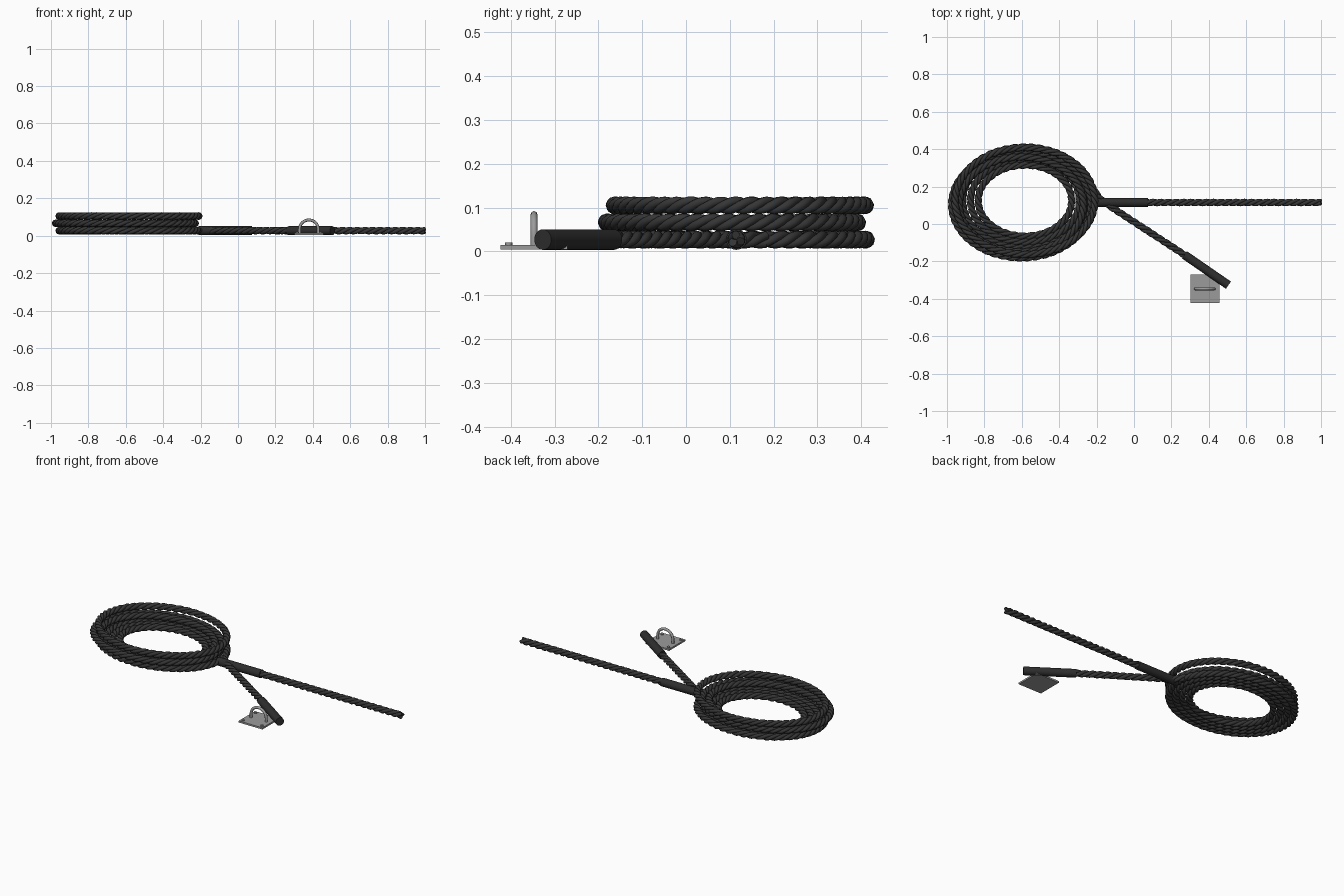
import bpy
import math
from mathutils import Vector

cube = bpy.data.objects.get("Cube")
if cube:
    bpy.data.objects.remove(cube, do_unlink=True)


def material(name, color):
    mat = bpy.data.materials.new(name)
    mat.use_nodes = True
    mat.diffuse_color = color
    mat.node_tree.nodes["Principled BSDF"].inputs["Base Color"].default_value = color
    return mat


ROPE = material("charcoal rope", (0.036, 0.036, 0.036, 1))
GRIP = material("black sleeve", (0.027, 0.027, 0.028, 1))
STEEL = material("grey steel", (0.33, 0.33, 0.33, 1))

STRAND_R = 0.0103
STRAND_OFFSET = 0.0102
PITCH = 0.125
FLOOR_Z = 0.027
LAYER = 0.039


def tube(name, paths, radius, mat, cyclic=False):
    """Sweep a round section along one or more point lists."""
    curve = bpy.data.curves.new(name, "CURVE")
    curve.dimensions = "3D"
    curve.bevel_depth = radius
    curve.bevel_resolution = 2
    curve.use_fill_caps = True
    for path in paths:
        spline = curve.splines.new("POLY")
        spline.points.add(len(path) - 1)
        for point, co in zip(spline.points, path):
            point.co = (*co, 1)
        spline.use_cyclic_u = cyclic
        spline.use_smooth = True
    curve.materials.append(mat)
    obj = bpy.data.objects.new(name, curve)
    bpy.context.collection.objects.link(obj)
    bpy.ops.object.select_all(action="DESELECT")
    obj.select_set(True)
    bpy.context.view_layer.objects.active = obj
    bpy.ops.object.convert(target="MESH")
    bpy.ops.object.shade_smooth_by_angle(angle=math.radians(50))
    return obj


def rope(name, path, closed=False):
    """Twist three strands around a centre line."""
    count = len(path)
    length = sum((b - a).length for a, b in zip(path, path[1:]))
    turns = round(length / PITCH)
    strands = [[], [], []]
    for i, p in enumerate(path):
        if closed:
            before, after = path[i - 1], path[(i + 1) % count]
        else:
            before, after = path[max(i - 1, 0)], path[min(i + 1, count - 1)]
        tangent = (after - before).normalized()
        side = tangent.cross(Vector((0, 0, 1))).normalized()
        up = side.cross(tangent)
        for k, strand in enumerate(strands):
            a = math.tau * (turns * i / count + k / 3)
            strand.append(p + STRAND_OFFSET * (math.cos(a) * side + math.sin(a) * up))
    return tube(name, strands, STRAND_R, ROPE, closed)


def ellipse(cx, cy, rx, ry, z, count):
    angles = [math.tau * i / count for i in range(count)]
    return [Vector((cx + rx * math.cos(a), cy + ry * math.sin(a), z)) for a in angles]


def resample(corners, step=0.012):
    points = []
    for a, b in zip(corners, corners[1:]):
        n = max(1, round((b - a).length / step))
        points += [a.lerp(b, i / n) for i in range(n)]
    return points + [corners[-1]]


def cylinder(name, a, b, radius, mat, sides=24):
    axis = b - a
    bpy.ops.mesh.primitive_cylinder_add(vertices=sides, radius=radius,
                                        depth=axis.length, location=(a + b) / 2)
    obj = bpy.context.object
    obj.name = name
    obj.rotation_euler = axis.to_track_quat("Z", "Y").to_euler()
    obj.data.materials.append(mat)
    bpy.ops.object.shade_smooth_by_angle(angle=math.radians(40))
    return obj


# Coil: nested loops on each layer, the middle layer slightly shifted
layers = (("lower", -0.583, 0.125, 4), ("middle", -0.602, 0.105, 2), ("upper", -0.583, 0.123, 1))
for level, (label, cx, cy, loops) in enumerate(layers):
    for i in range(loops):
        rx, ry = 0.373 - 0.041 * i, 0.286 - 0.032 * i
        path = ellipse(cx, cy, rx, ry, FLOOR_Z + LAYER * level, 180 - 15 * i)
        rope(f"{label}_coil_loop_{i + 1}", path, closed=True)

# Straight rope end with its sleeve
tail = [Vector((x, 0.115, FLOOR_Z)) for x in (-0.2, 1.0)]
rope("straight_rope", resample(tail))
cylinder("straight_rope_sleeve", tail[0] - Vector((0.01, 0, 0)),
         Vector((0.075, 0.115, FLOOR_Z)), 0.0235, GRIP)

# Angled rope end leaving the coil, with its sleeve
sleeve_start = Vector((0.27, -0.165, FLOOR_Z))
sleeve_end = Vector((0.505, -0.327, FLOOR_Z))
lead = [Vector((x, y, FLOOR_Z)) for x, y in
        ((-0.212, 0.18), (-0.198, 0.155), (-0.175, 0.128), (-0.145, 0.106), (-0.11, 0.083))]
rope("angled_rope", resample(lead + [sleeve_start, sleeve_start.lerp(sleeve_end, 0.5)]))
cylinder("angled_rope_sleeve", sleeve_start, sleeve_end, 0.0235, GRIP)

# Anchor plate
cx, cy, top = 0.379, -0.347, 0.014
bpy.ops.mesh.primitive_cube_add(size=1, location=(cx, cy, top - 0.005))
plate = bpy.context.object
plate.name = "anchor_plate"
plate.scale = (0.156, 0.152, 0.01)
plate.data.materials.append(STEEL)

# Anchor arch: two legs and a half circle
arc = [Vector((cx + 0.05 * math.cos(a), cy, 0.034 + 0.05 * math.sin(a)))
       for a in (math.pi * i / 24 for i in range(25))]
legs = [Vector((cx + s * 0.05, cy, top - 0.004)) for s in (1, -1)]
tube("anchor_arch", [[legs[0], *arc, legs[1]]], 0.008, STEEL)

# Corner screws
for sx in (-1, 1):
    for sy in (-1, 1):
        base = Vector((cx + sx * 0.062, cy + sy * 0.058, top - 0.002))
        cylinder("plate_screw", base, base + Vector((0, 0, 0.008)), 0.0085, STEEL, 16)
